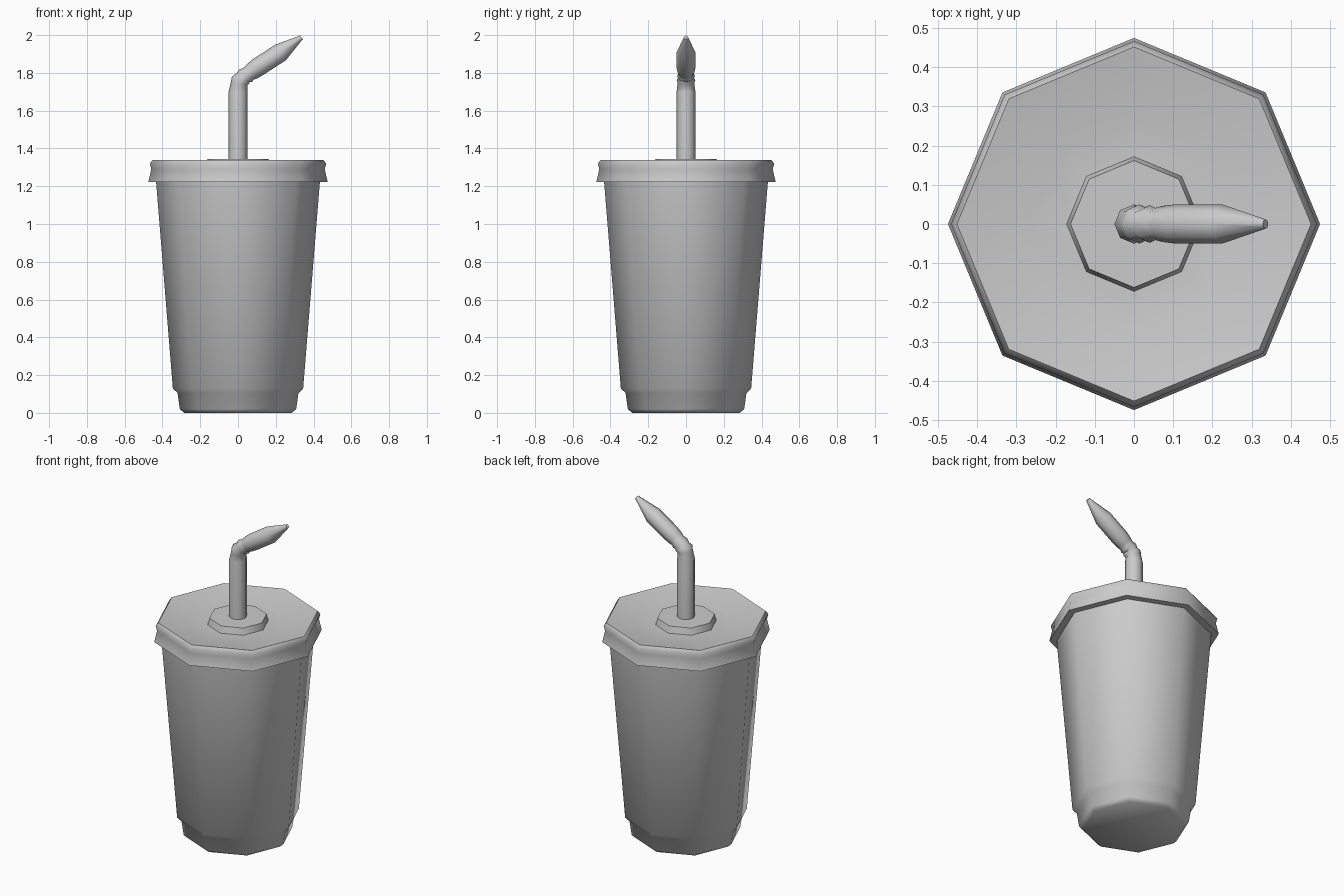
import bpy, bmesh, math
from mathutils import Vector

if "Cube" in bpy.data.objects:
    bpy.data.objects.remove(bpy.data.objects["Cube"])

SIDES = 8


def material(name, rgb):
    m = bpy.data.materials.new(name)
    m.diffuse_color = (*rgb, 1)
    m.use_nodes = True
    m.node_tree.nodes["Principled BSDF"].inputs["Base Color"].default_value = m.diffuse_color
    return m


grey = material("plain_grey", (0.6, 0.6, 0.6))


def loft(name, rings, smooth_angle):
    """Skin a list of equal rings of points and cap both ends."""
    bm = bmesh.new()
    loops = [[bm.verts.new(p) for p in ring] for ring in rings]
    n = len(loops[0])
    for a, b in zip(loops, loops[1:]):
        for i in range(n):
            j = (i + 1) % n
            bm.faces.new((a[i], a[j], b[j], b[i]))
    bm.faces.new(loops[0][::-1])
    bm.faces.new(loops[-1])
    bmesh.ops.recalc_face_normals(bm, faces=bm.faces)
    me = bpy.data.meshes.new(name)
    bm.to_mesh(me)
    bm.free()
    me.materials.append(grey)
    ob = bpy.data.objects.new(name, me)
    bpy.context.collection.objects.link(ob)
    bpy.ops.object.select_all(action='DESELECT')
    ob.select_set(True)
    bpy.context.view_layer.objects.active = ob
    bpy.ops.object.shade_smooth_by_angle(angle=math.radians(smooth_angle))
    return ob


def circle(centre, u, v, r):
    c = Vector(centre)
    return [c + r * (math.cos(t) * u + math.sin(t) * v)
            for t in (2 * math.pi * i / SIDES for i in range(SIDES))]


X, Y = Vector((1, 0, 0)), Vector((0, 1, 0))


def turned(name, profile, smooth_angle):
    return loft(name, [circle((0, 0, z), X, Y, r) for r, z in profile], smooth_angle)


# Tapered cup with a stepped foot
turned("cup", [(0.285, 0), (0.308, 0.02), (0.32, 0.105), (0.345, 0.13),
               (0.435, 1.24)], 75)

# Lid: flared skirt, rim, dished top and raised centre
turned("lid", [(0.43, 1.222), (0.475, 1.222), (0.459, 1.29), (0.467, 1.32),
               (0.452, 1.34), (0.265, 1.305), (0.172, 1.305), (0.162, 1.345)], 50)

# Bent straw: (x, z, tilt from vertical in degrees, radius)
path = [(0, 1.32, 0, 0.05), (0, 1.70, 0, 0.05),
        (0.006, 1.745, 12, 0.044), (0.014, 1.762, 22, 0.050),
        (0.026, 1.773, 32, 0.042), (0.040, 1.784, 42, 0.048),
        (0.055, 1.795, 50, 0.041), (0.072, 1.807, 55, 0.046),
        (0.105, 1.83, 55, 0.050), (0.225, 1.908, 55, 0.050),
        (0.336, 1.988, 55, 0.012)]
rings = []
for x, z, tilt, r in path:
    t = math.radians(tilt)
    rings.append(circle((x, 0, z), Vector((math.cos(t), 0, -math.sin(t))), Y, r))
loft("straw", rings, 60)
